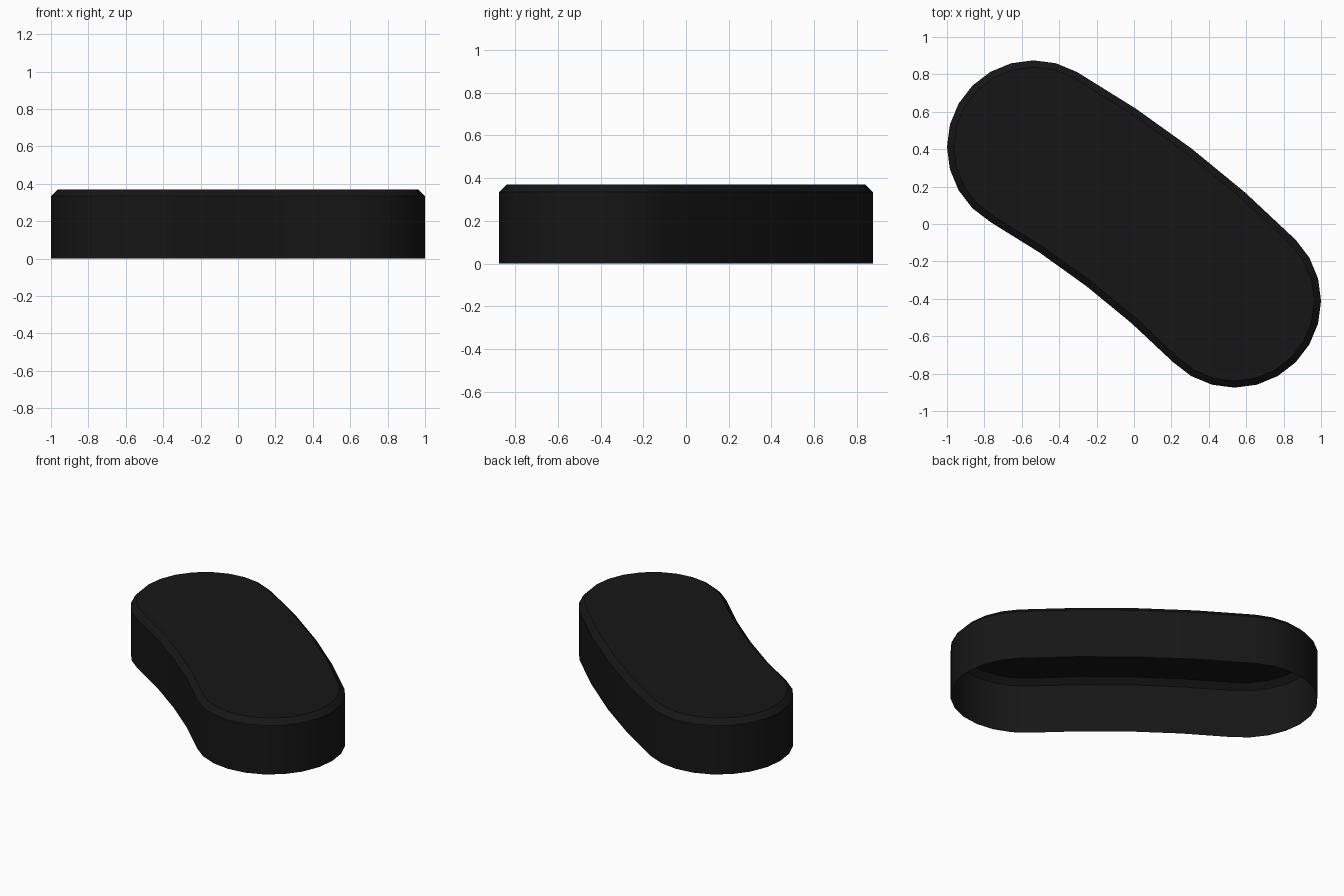
import bpy, bmesh, math
from mathutils import Vector

if "Cube" in bpy.data.objects:
    bpy.data.objects.remove(bpy.data.objects["Cube"])

START, END = Vector((-0.537, 0.412)), Vector((0.537, -0.412))
A0, A1 = math.radians(60), math.radians(45)   # spine normals at both ends
RADIUS, HEIGHT, BEVEL = 0.463, 0.37, 0.036
CAP, SIDE = 12, 4


# Outline of a gently bowed slot with round ends
def outline(r):
    bend = (END - START).length / (2 * math.sin((A0 - A1) / 2))
    mid = (A0 + A1) / 2
    d = Vector((math.cos(mid), math.sin(mid)))
    hub = (START + END) / 2 - d * bend * math.cos((A0 - A1) / 2)

    def polar(c, a, rad):
        return c + Vector((math.cos(a), math.sin(a))) * rad

    pts = [polar(START, A0 + math.pi * i / CAP, r) for i in range(CAP + 1)]
    for i in range(1, SIDE):
        pts.append(polar(hub, A0 + (A1 - A0) * i / SIDE, bend - r))
    pts += [polar(END, A1 + math.pi + math.pi * i / CAP, r) for i in range(CAP + 1)]
    for i in range(1, SIDE):
        pts.append(polar(hub, A1 + (A0 - A1) * i / SIDE, bend + r))
    shift = (START + END) / 2 - (polar(hub, mid, bend) + (START + END) / 2) / 2
    # keep the outline centred despite the bow
    return [p + shift * 0.0 for p in pts]


# Open-bottomed cap: wall, chamfer, flat top
bm = bmesh.new()
rings = []
for r, z in ((RADIUS, 0), (RADIUS, HEIGHT - BEVEL), (RADIUS - BEVEL, HEIGHT)):
    rings.append([bm.verts.new((p.x, p.y, z)) for p in outline(r)])
n = len(rings[0])
for lo, hi in zip(rings, rings[1:]):
    for i in range(n):
        j = (i + 1) % n
        bm.faces.new((lo[i], lo[j], hi[j], hi[i]))
bm.faces.new(rings[-1])
mesh = bpy.data.meshes.new("button_cap")
bm.to_mesh(mesh)
bm.free()
cap = bpy.data.objects.new("button_cap", mesh)
bpy.context.collection.objects.link(cap)

# Black plastic
mat = bpy.data.materials.new("black_plastic")
mat.diffuse_color = (0.008, 0.008, 0.008, 1)
mat.use_nodes = True
mat.node_tree.nodes["Principled BSDF"].inputs["Base Color"].default_value = mat.diffuse_color
mesh.materials.append(mat)

bpy.context.view_layer.objects.active = cap
cap.select_set(True)
bpy.ops.object.shade_smooth_by_angle(angle=math.radians(30))
